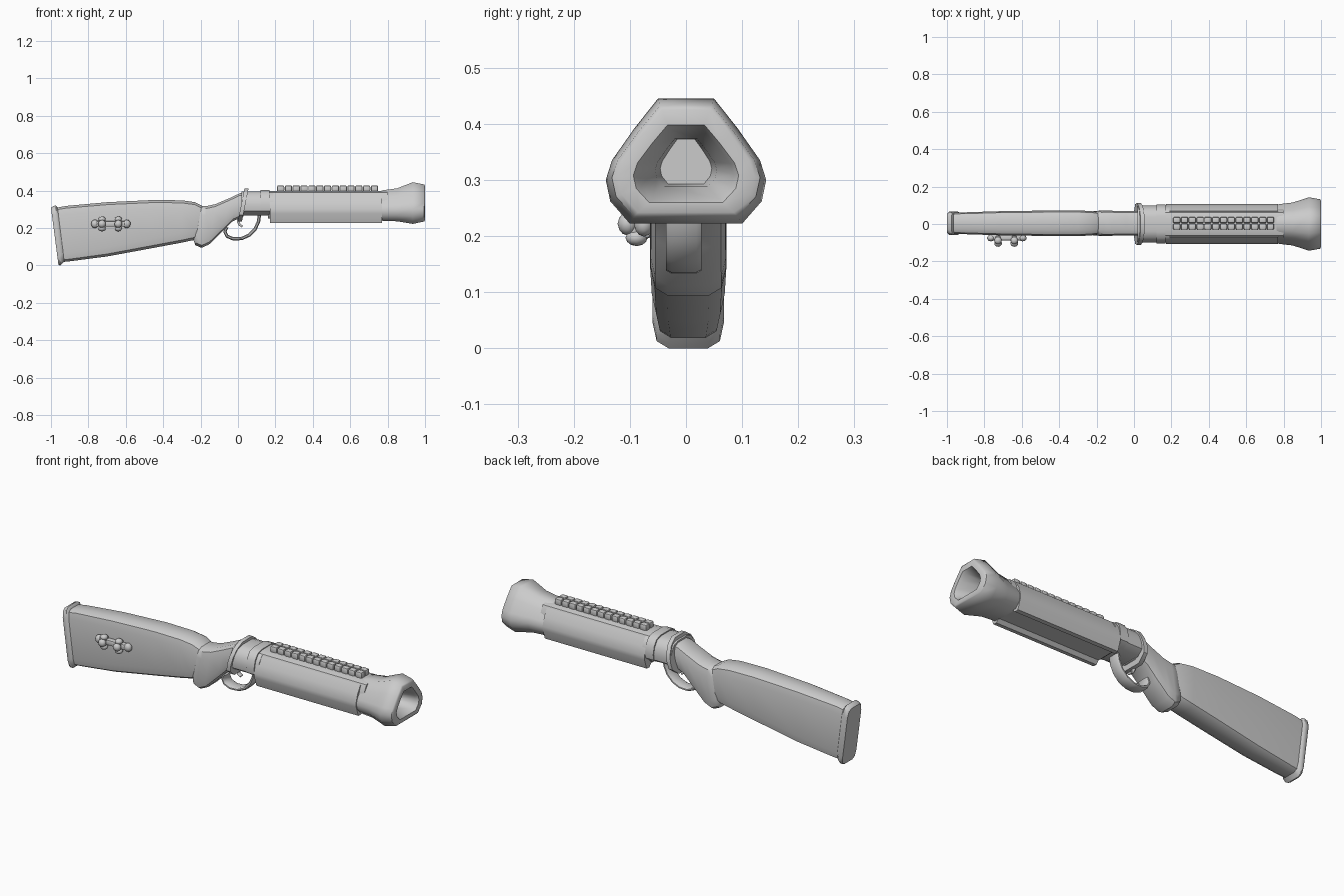
import bpy, bmesh, math
from mathutils import Vector

if "Cube" in bpy.data.objects:
    bpy.data.objects.remove(bpy.data.objects["Cube"])


def finish(name, bm, angle=40):
    bmesh.ops.recalc_face_normals(bm, faces=bm.faces)
    me = bpy.data.meshes.new(name)
    bm.to_mesh(me)
    bm.free()
    for p in me.polygons:
        p.use_smooth = True
    me.set_sharp_from_angle(angle=math.radians(angle))
    ob = bpy.data.objects.new(name, me)
    bpy.context.collection.objects.link(ob)
    return ob


def loft(name, rings, angle=40):
    """Skin a list of equally sized point rings and cap both ends."""
    bm = bmesh.new()
    rows = [[bm.verts.new(p) for p in r] for r in rings]
    n = len(rows[0])
    for a, b in zip(rows, rows[1:]):
        for i in range(n):
            j = (i + 1) % n
            bm.faces.new((a[i], a[j], b[j], b[i]))
    bm.faces.new(rows[0])
    bm.faces.new(rows[-1])
    return finish(name, bm, angle)


def slab_ring(x0, z0, x1, z1, w, c=0.25, y0=0.004):
    """Rounded rectangle between a bottom point and a top point, half-width w."""
    h = math.hypot(x1 - x0, z1 - z0)
    r = c * w * 2 / h
    half = [(.55, 0), (.88, r * .4), (1, r * 1.5), (1, 1 - r * 1.5), (.88, 1 - r * .4), (.55, 1)]
    pts = half + [(-u, v) for u, v in reversed(half)]
    return [(x0 + (x1 - x0) * v, y0 + u * w, z0 + (z1 - z0) * v) for u, v in pts]


def half_ring(x, half, dx=0):
    pts = half + [(-y, z) for y, z in reversed(half)]
    return [(x + dx * (z - .3), y, z) for y, z in pts]


MUZZLE = [(.05, .445), (.092, .392), (.132, .335), (.143, .30), (.135, .262), (.1, .222)]


def muzzle_ring(x, w, zb, zt):
    return half_ring(x, [(y / .143 * w, zb + (z - .222) / .223 * (zt - zb)) for y, z in MUZZLE])


# Shoulder stock
loft("stock", [slab_ring(*s) for s in [
    (-.945, .018, -.975, .308, .056), (-.90, .022, -.92, .318, .058),
    (-.70, .048, -.70, .338, .065), (-.45, .094, -.45, .350, .068),
    (-.30, .122, -.30, .348, .068), (-.24, .135, -.23, .338, .066),
    (-.20, .16, -.18, .312, .058)]])

# Butt plate
loft("butt_plate", [slab_ring(*s) for s in [
    (-.960, .003, -1.0, .308, .058), (-.950, 0, -.990, .316, .064),
    (-.938, .012, -.975, .322, .064), (-.928, .022, -.965, .312, .056)]])

# Grip and wrist
loft("grip", [slab_ring(*s) for s in [
    (-.238, .135, -.205, .312, .055), (-.228, .108, -.190, .318, .064),
    (-.195, .094, -.165, .318, .067), (-.155, .112, -.12, .328, .067),
    (-.085, .180, -.04, .362, .066), (-.03, .235, .01, .386, .066),
    (.03, .262, .05, .392, .066)]])

# Collar between grip and receiver
COLLAR = [(.042, .412), (.082, .385), (.102, .35), (.112, .31), (.105, .27), (.06, .235)]
loft("collar", [half_ring(x, COLLAR, .2) for x in (.012, .034)])

# Receiver and barrel
RECEIVER = [(.04, .396), (.072, .385), (.092, .355), (.1, .32), (.096, .29), (.06, .266)]
loft("receiver", [half_ring(x, RECEIVER) for x in (.02, .19)])
BAND = [(y * 1.05, z + .006 * (1 if z > .34 else 0)) for y, z in RECEIVER]
loft("receiver_band", [half_ring(x, BAND) for x in (.12, .168)])
loft("barrel", [half_ring(x, [(.037, .398), (.062, .39), (.078, .36),
                              (.085, .32), (.08, .28), (.05, .25)]) for x in (.16, .80)])

# Fore-end with a shallow channel along the underside
FORE = [(.058, .378), (.07, .385), (.094, .345), (.107, .30), (.105, .278),
        (.088, .228), (.066, .226), (.05, .243)]
loft("fore_end", [half_ring(x, FORE) for x in (.17, .77)], 35)

# Flared muzzle with hollow bore
loft("muzzle", [muzzle_ring(*s) for s in [
    (.755, .098, .245, .396), (.775, .106, .238, .402), (.85, .115, .236, .412),
    (.935, .143, .222, .445), (.995, .132, .235, .433), (1.0, .122, .242, .425),
    (1.0, .094, .260, .398), (.985, .085, .266, .391), (.90, .055, .288, .374),
    (.84, .046, .293, .372)]], 50)

# Beaded top rail
bm = bmesh.new()
for i in range(13):
    for y in (-.014, .021):
        vs = bmesh.ops.create_cube(bm, size=1)["verts"]
        for v in vs:
            v.co = Vector((v.co.x * .039 + .228 + i * .0418, v.co.y * .033 + y, v.co.z * .036 + .410))
bmesh.ops.bevel(bm, geom=bm.edges[:], offset=.008, segments=2, affect='EDGES', profile=.5)
finish("rail_beads", bm)


def sweep(name, path, wy, t):
    """Flat strap following a path in the xz plane."""
    rings = []
    for i, p in enumerate(path):
        a, b = path[max(i - 1, 0)], path[min(i + 1, len(path) - 1)]
        d = Vector((b[0] - a[0], b[1] - a[1])).normalized()
        ring = []
        for u, v in [(1, .4), (.7, 1), (-.7, 1), (-1, .4), (-1, -.4), (-.7, -1), (.7, -1), (1, -.4)]:
            ring.append((p[0] - d.y * v * t, u * wy - .004, p[1] + d.x * v * t))
        rings.append(ring)
    return loft(name, rings, 50)


# Trigger guard and trigger
sweep("trigger_guard", [(.115, .275), (.11, .235), (.092, .195), (.06, .162), (.02, .144),
                        (-.025, .142), (-.058, .156), (-.07, .18), (-.06, .205)], .032, .009)
sweep("trigger", [(.005, .27), (0, .235), (.008, .218), (.024, .208)], .012, .006)

# Stock ornament: knotted bar with two upright knobbed pins
bm = bmesh.new()


def blob(loc, size):
    for v in bmesh.ops.create_icosphere(bm, subdivisions=2, radius=1)["verts"]:
        v.co = Vector([l + c * s for l, c, s in zip(loc, v.co, size)])


def box(loc, size):
    vs = bmesh.ops.create_cube(bm, size=2)["verts"]
    for v in vs:
        v.co = Vector([l + c * s for l, c, s in zip(loc, v.co, size)])
    edges = list({e for v in vs for e in v.link_edges})
    bmesh.ops.bevel(bm, geom=edges, offset=.008, segments=2, affect='EDGES', profile=.5)


box((-.68, -.073, .222), (.095, .016, .015))
for x in (-.765, -.595):
    blob((x, -.075, .222), (.021, .018, .023))
for x in (-.727, -.64):
    box((x, -.082, .222), (.013, .020, .027))
    blob((x, -.104, .222), (.021, .018, .021))
    for s in (-1, 1):
        blob((x, -.088, .222 + s * .025), (.020, .020, .015))
finish("stock_ornament", bm)
